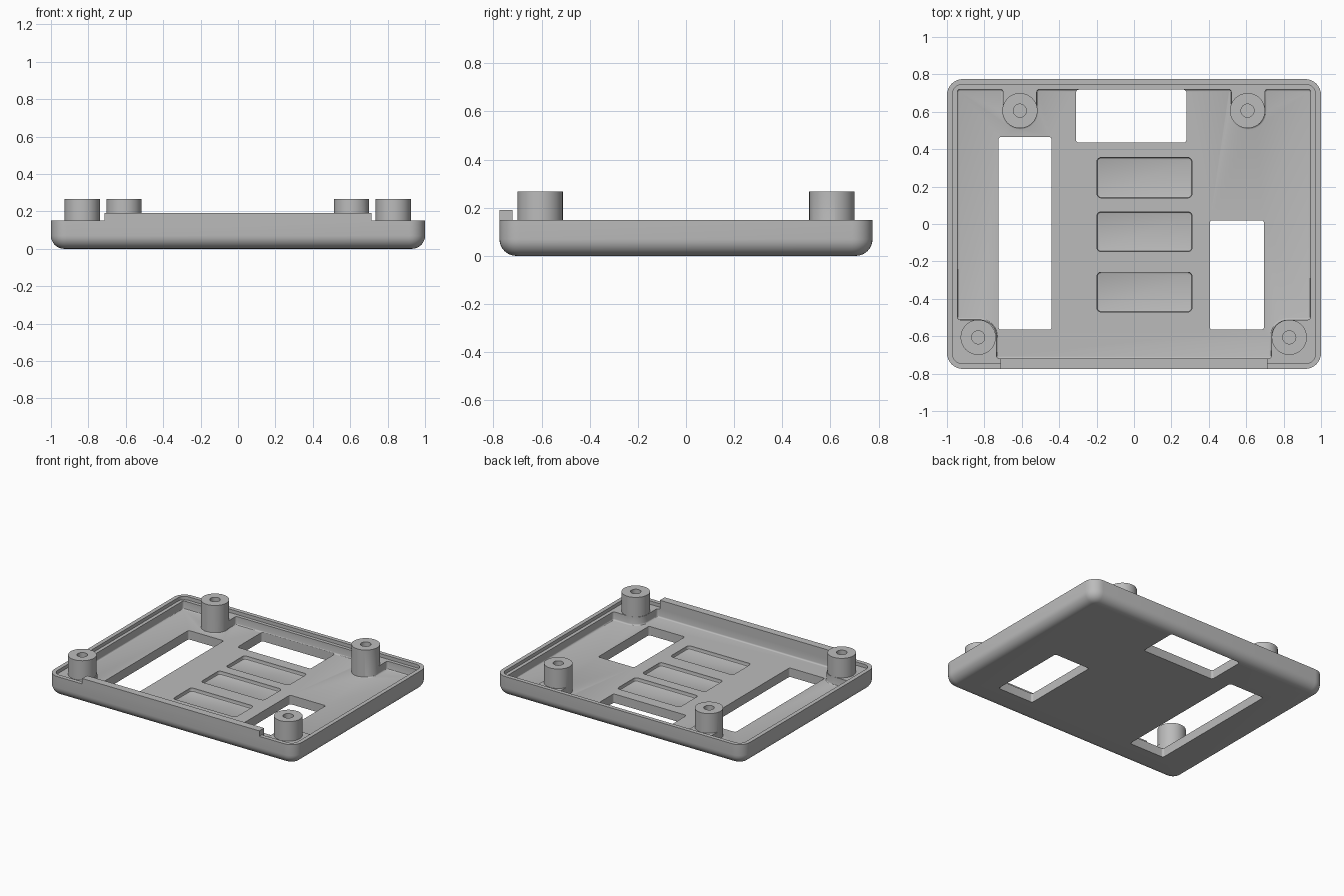
import bpy, bmesh, math
from mathutils import Vector

if "Cube" in bpy.data.objects:
    bpy.data.objects.remove(bpy.data.objects["Cube"])

grey = bpy.data.materials.new("warm_grey_plastic")
grey.diffuse_color = (0.5, 0.5, 0.5, 1)
grey.use_nodes = True
grey.node_tree.nodes["Principled BSDF"].inputs["Base Color"].default_value = grey.diffuse_color


def rounded(points, seg=8):
    """Round each (x, y, radius) corner of a polygon."""
    out = []
    for i, (x, y, r) in enumerate(points):
        p = Vector((x, y))
        a = (Vector(points[i - 1][:2]) - p).normalized()
        b = (Vector(points[(i + 1) % len(points)][:2]) - p).normalized()
        if r == 0:
            out.append(p)
            continue
        # all corners are right angles
        c = p + (a + b) * r
        for k in range(seg + 1):
            t = k / seg * math.pi / 2
            out.append(c - b * r * math.cos(t) - a * r * math.sin(t))
    return out


def rect(x0, x1, y0, y1, r):
    return rounded([(x0, y0, r), (x1, y0, r), (x1, y1, r), (x0, y1, r)])


def circle(x, y, r, n=48):
    return [Vector((x + r * math.cos(2 * math.pi * k / n),
                    y + r * math.sin(2 * math.pi * k / n))) for k in range(n)]


def prism(name, outline, z0, z1, bevel=0, seg=4):
    """Extrude an outline, optionally rounding its bottom edge."""
    bm = bmesh.new()
    low = [bm.verts.new((p.x, p.y, z0)) for p in outline]
    top = [bm.verts.new((p.x, p.y, z1)) for p in outline]
    n = len(low)
    base = bm.faces.new(low[::-1])
    bm.faces.new(top)
    for i in range(n):
        j = (i + 1) % n
        bm.faces.new((low[i], low[j], top[j], top[i]))
    bmesh.ops.recalc_face_normals(bm, faces=bm.faces[:])
    if bevel:
        bmesh.ops.bevel(bm, geom=list(base.edges), offset=bevel, segments=seg,
                        profile=0.5, affect='EDGES')
    me = bpy.data.meshes.new(name)
    bm.to_mesh(me)
    bm.free()
    me.materials.append(grey)
    ob = bpy.data.objects.new(name, me)
    bpy.context.collection.objects.link(ob)
    return ob


def combine(ob, other, op):
    mod = ob.modifiers.new(op.lower(), 'BOOLEAN')
    mod.operation, mod.solver, mod.object = op, 'EXACT', other
    bpy.context.view_layer.objects.active = ob
    bpy.ops.object.modifier_apply(modifier=mod.name)
    bpy.data.objects.remove(other, do_unlink=True)


# outer body with rounded underside
tray = prism("case_tray", rect(-1, 1, -0.775, 0.775, 0.085), 0, 0.19, 0.07, 8)

# trim the rim, leaving the raised front lip
trim = [(-1.2, -1), (-0.715, -1), (-0.715, -0.72), (0.715, -0.72),
        (0.715, -1), (1.2, -1), (1.2, 1), (-1.2, 1)]
combine(tray, prism("trim", [Vector(p) for p in trim], 0.15, 0.4), 'DIFFERENCE')

# stepped ledge inside the rim
ledge = [(-0.97, -0.745, 0.05), (-0.715, -0.745, 0), (-0.715, -0.70, 0),
         (0.715, -0.70, 0), (0.715, -0.745, 0), (0.97, -0.745, 0.05),
         (0.97, 0.745, 0.05), (-0.97, 0.745, 0.05)]
combine(tray, prism("ledge", rounded(ledge), 0.125, 0.4), 'DIFFERENCE')

# main cavity, notched around the four posts
FLOOR = 0.065
s = 0.015
half = [(0.735, -0.72, s), (0.735, -0.512, 0.088), (0.945, -0.512, s),
        (0.945, 0.72, s), (0.70, 0.72, s), (0.70, 0.515, 0.089),
        (0.52, 0.515, 0.089), (0.52, 0.72, s)]
cavity = half + [(-x, y, r) for x, y, r in reversed(half)]
combine(tray, prism("cavity", rounded(cavity), FLOOR, 0.4, 0.01, 3), 'DIFFERENCE')

# openings through the floor
for box in [(-0.725, -0.44, -0.565, 0.465), (-0.31, 0.28, 0.435, 0.718),
            (0.405, 0.695, -0.565, 0.02)]:
    combine(tray, prism("opening", rect(*box, 0.015), -0.1, 0.12), 'DIFFERENCE')

# three shallow floor recesses
for y0, y1 in [(0.14, 0.355), (-0.148, 0.065), (-0.47, -0.258)]:
    combine(tray, prism("recess", rect(-0.198, 0.31, y0, y1, 0.022),
                        FLOOR - 0.025, 0.12, 0.008, 2), 'DIFFERENCE')

# screw posts with blind holes
for x, y in [(-0.61, 0.606), (0.607, 0.606), (-0.833, -0.606), (0.83, -0.606)]:
    combine(tray, prism("post", circle(x, y, 0.094), 0.04, 0.267), 'UNION')
    combine(tray, prism("post_hole", circle(x, y, 0.035, 32), 0.09, 0.4), 'DIFFERENCE')

# smooth curved faces, keep hard edges
bpy.ops.object.select_all(action='DESELECT')
tray.select_set(True)
bpy.context.view_layer.objects.active = tray
bpy.ops.object.shade_smooth_by_angle(angle=math.radians(30))
